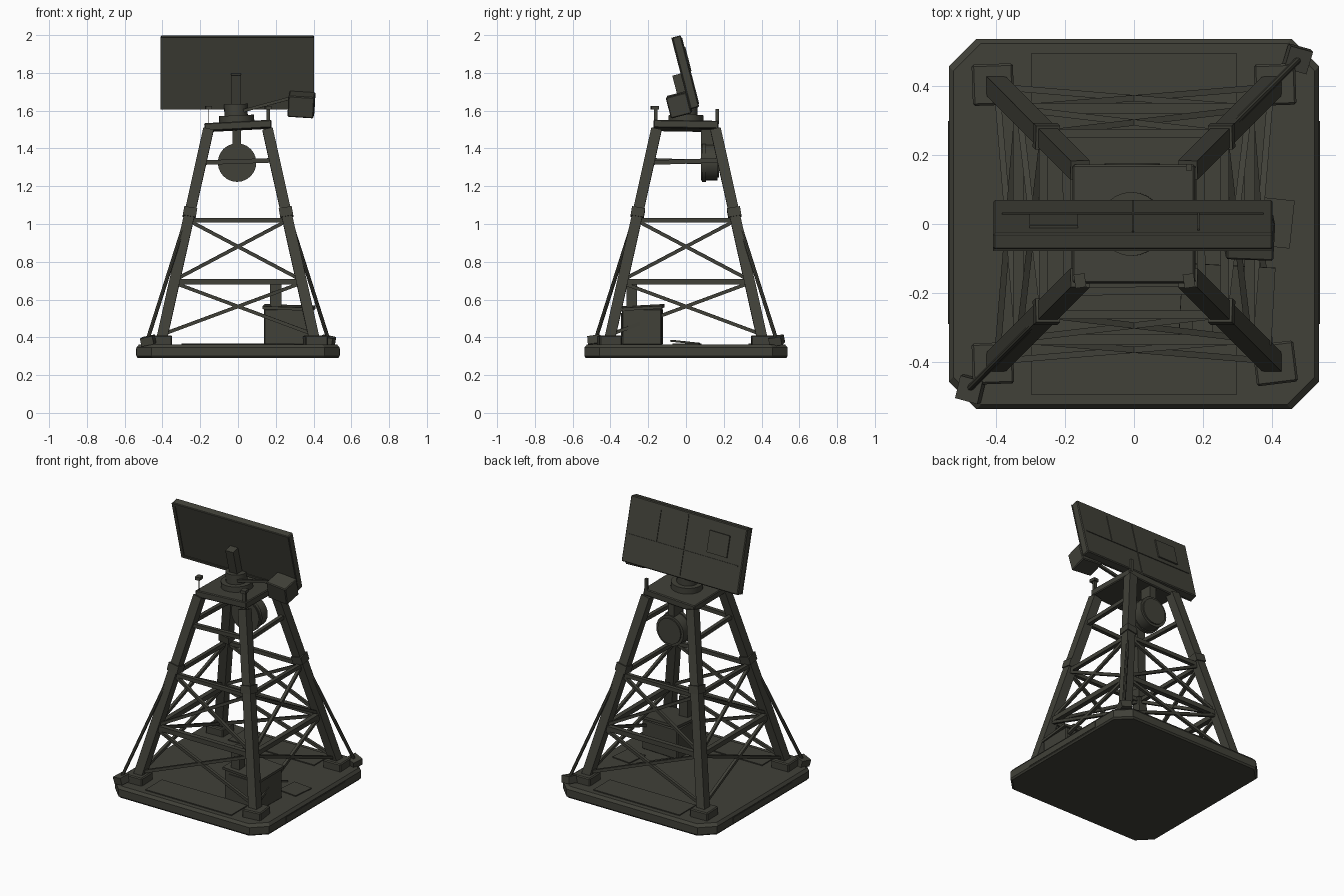
import bpy, bmesh, math
from mathutils import Vector, Matrix

if "Cube" in bpy.data.objects:
    bpy.data.objects.remove(bpy.data.objects["Cube"], do_unlink=True)

paint = bpy.data.materials.new("dark_olive")
paint.use_nodes = True
COLOR = (0.052, 0.052, 0.040, 1)
paint.diffuse_color = COLOR
paint.node_tree.nodes["Principled BSDF"].inputs["Base Color"].default_value = COLOR


def finish(name, bm, matrix=Matrix(), bevel=0):
    mesh = bpy.data.meshes.new(name)
    bmesh.ops.recalc_face_normals(bm, faces=bm.faces)
    bm.to_mesh(mesh)
    bm.free()
    mesh.materials.append(paint)
    ob = bpy.data.objects.new(name, mesh)
    bpy.context.collection.objects.link(ob)
    ob.matrix_world = matrix
    if bevel:
        mod = ob.modifiers.new("bevel", 'BEVEL')
        mod.width, mod.segments = bevel, 1
    return ob


def box(name, lo, hi, rot=(0, 0, 0), bevel=0, parent=Matrix()):
    lo, hi = Vector(lo), Vector(hi)
    bm = bmesh.new()
    bmesh.ops.create_cube(bm, size=1)
    bmesh.ops.scale(bm, vec=hi - lo, verts=bm.verts)
    turn = Matrix.Identity(4)
    for angle, axis in zip(rot, "XYZ"):
        turn = Matrix.Rotation(math.radians(angle), 4, axis) @ turn
    return finish(name, bm, parent @ Matrix.Translation((lo + hi) / 2) @ turn, bevel)


def beam(name, a, b, width, roll=0, sides=4):
    a, b = Vector(a), Vector(b)
    bm = bmesh.new()
    r = width / math.sqrt(2) if sides == 4 else width / 2
    bmesh.ops.create_cone(bm, cap_ends=True, segments=sides, radius1=r, radius2=r, depth=(b - a).length)
    if sides == 4:
        bmesh.ops.rotate(bm, verts=bm.verts, matrix=Matrix.Rotation(math.radians(45 + roll), 3, 'Z'))
    turn = (b - a).to_track_quat('Z', 'Y').to_matrix().to_4x4()
    return finish(name, bm, Matrix.Translation((a + b) / 2) @ turn)


def cylinder(name, a, b, radius, sides=24):
    ob = beam(name, a, b, radius * 2, sides=sides)
    bpy.context.view_layer.objects.active = ob
    ob.select_set(True)
    bpy.ops.object.shade_smooth_by_angle(angle=math.radians(35))
    ob.select_set(False)


def reach(z):
    """Distance of a leg's centre line from the tower axis at height z."""
    return 0.402 - 0.223 * (z - 0.4)


# Chamfered foundation slab with narrow bevelled rim
bm = bmesh.new()
rings = []
for z, half in ((0.29, 0.53), (0.30, 0.538), (0.345, 0.538), (0.362, 0.525)):
    cut = half - 0.08
    pts = [(half, -cut), (half, cut), (cut, half), (-cut, half),
           (-half, cut), (-half, -cut), (-cut, -half), (cut, -half)]
    rings.append([bm.verts.new((x, y, z)) for x, y in pts])
for low, high in zip(rings, rings[1:]):
    for i in range(8):
        j = (i + 1) % 8
        bm.faces.new((low[i], low[j], high[j], high[i]))
bm.faces.new(rings[0])
bm.faces.new(rings[-1])
finish("foundation_slab", bm)

# Thin deck plates and side trim
for s in (-1, 1):
    y = sorted((s * 0.33, s * 0.495))
    box("deck_plate", (-0.3, y[0], 0.36), (0.3, y[1], 0.368))
    x = sorted((s * 0.53, s * 0.541))
    box("side_trim", (x[0], -0.29, 0.305), (x[1], 0.3, 0.34))
box("side_step_plate", (0.33, -0.065, 0.36), (0.46, 0.075, 0.368), (0, 0, -6))
beam("loose_rod", (0.16, -0.08, 0.382), (0.3, 0.07, 0.366), 0.01)

# Legs, footings and joint collars
for sx in (-1, 1):
    for sy in (-1, 1):
        low, high = reach(0.37), reach(1.5)
        beam("leg", (sx * low, sy * low, 0.37), (sx * high, sy * high, 1.5), 0.056, 45)
        c = Vector((sx * 0.41, sy * 0.405, 0))
        skew = 7 if sx * sy < 0 and sx > 0 else 2
        box("footing", c + Vector((-0.06, -0.06, 0.355)), c + Vector((0.06, 0.06, 0.41)),
            (0, 0, skew), 0.006)
        r = reach(1.06)
        c = Vector((sx * r, sy * r, 1.06))
        h = Vector((0.035, 0.035, 0.024))
        box("joint_collar", c - h, c + h, (sy * 10, -sx * 10, 0))

# Braces on the four faces of the tower
for k in range(4):
    spin = Matrix.Rotation(k * math.pi / 2, 3, 'Z')

    def face_point(side, z):
        return spin @ Vector((side * (reach(z) - 0.01), -reach(z), z))
    for z, width in ((0.695, 0.03), (1.02, 0.024)):
        beam("girt", face_point(-1, z), face_point(1, z), width)
    if k != 2:
        beam("upper_girt", face_point(-1, 1.325), face_point(1, 1.337), 0.024)
    for s in (-1, 1):
        beam("lower_cross_brace", face_point(-s, 0.42), face_point(s, 0.685), 0.018)
        beam("upper_cross_brace", face_point(-s, 0.71), face_point(s, 1.015), 0.018)

# Stays to opposite corners
for s in (-1, 1):
    beam("stay", (s * 0.265, s * 0.265, 1.06), (s * 0.475, s * 0.475, 0.4), 0.02, sides=8)
    c = Vector((s * 0.475, s * 0.48, 0.383))
    h = Vector((0.034, 0.034, 0.022))
    box("stay_anchor", c - h, c + h, (8, 12 * s, -15))

# Equipment cabinet with lid and exhaust
box("cabinet", (0.14, -0.335, 0.36), (0.395, -0.125, 0.55), (0, 0, -2), 0.006)
box("cabinet_lid", (0.135, -0.345, 0.55), (0.405, -0.12, 0.566), (3, 2, -3))
box("cabinet_door", (0.17, -0.341, 0.39), (0.365, -0.335, 0.53), (0, 0, -2))
box("exhaust", (0.17, -0.315, 0.55), (0.23, -0.26, 0.69))

# Top platform and turntable
box("platform", (-0.178, -0.172, 1.498), (0.178, 0.172, 1.54), (-1, -3, 0), 0.005)
cylinder("turntable_base", (-0.006, 0, 1.53), (-0.008, 0, 1.575), 0.093)
cylinder("turntable_hub", (-0.01, 0, 1.57), (-0.012, 0, 1.635), 0.062)

# Drum hung under the platform
cylinder("drum", (-0.005, 0.08, 1.325), (-0.005, 0.168, 1.325), 0.095)
cylinder("drum_rim", (-0.005, 0.085, 1.325), (-0.005, 0.105, 1.325), 0.102)
cylinder("drum_cover", (-0.005, 0.165, 1.325), (-0.005, 0.176, 1.325), 0.08)
box("drum_hanger", (-0.03, 0.08, 1.36), (0.015, 0.16, 1.5))

# Tilted flat antenna and the parts fixed to it
tilt = Matrix.Translation((-0.003, 0.0, 1.804)) @ Matrix.Rotation(math.radians(14.5), 4, 'X')
box("antenna_panel", (-0.406, -0.026, -0.196), (0.406, 0.022, 0.196), bevel=0.005, parent=tilt)
for s in (-1, 1):
    z = sorted((s * 0.178, s * 0.196))
    box("front_rim", (-0.406, -0.03, z[0]), (0.406, -0.025, z[1]), parent=tilt)
    x = sorted((s * 0.385, s * 0.406))
    box("front_rim", (x[0], -0.03, -0.18), (x[1], -0.025, 0.18), parent=tilt)
box("back_hatch", (-0.3, 0.021, 0.0), (-0.16, 0.03, 0.13), parent=tilt)
for x, low, high in ((0.0, -0.18, 0.18), (0.19, -0.03, 0.16)):
    box("back_seam", (x - 0.003, 0.021, low), (x + 0.003, 0.026, high), parent=tilt)
box("back_seam", (-0.38, 0.021, -0.033), (0.38, 0.026, -0.027), parent=tilt)
box("panel_post", (-0.035, -0.075, -0.21), (0.02, -0.024, 0.0), parent=tilt)
box("feed_box", (0.27, -0.135, -0.215), (0.408, -0.022, -0.1), (0, 3, -3), 0.005, parent=tilt)
beam("feed_arm", (0.03, -0.04, 1.6), (0.29, -0.06, 1.67), 0.016)

# Corner lamps on the platform
for x, y in ((0.16, -0.16), (0.16, 0.165)):
    box("lamp_post", (x - 0.009, y - 0.009, 1.53), (x + 0.009, y + 0.009, 1.61))
for x in (-0.157, 0.16):
    box("lamp", (x - 0.016, -0.185, 1.607), (x + 0.016, -0.145, 1.626), (0, 0, 8))
beam("lamp_wire", (-0.157, -0.165, 1.52), (-0.157, -0.165, 1.61), 0.004)
